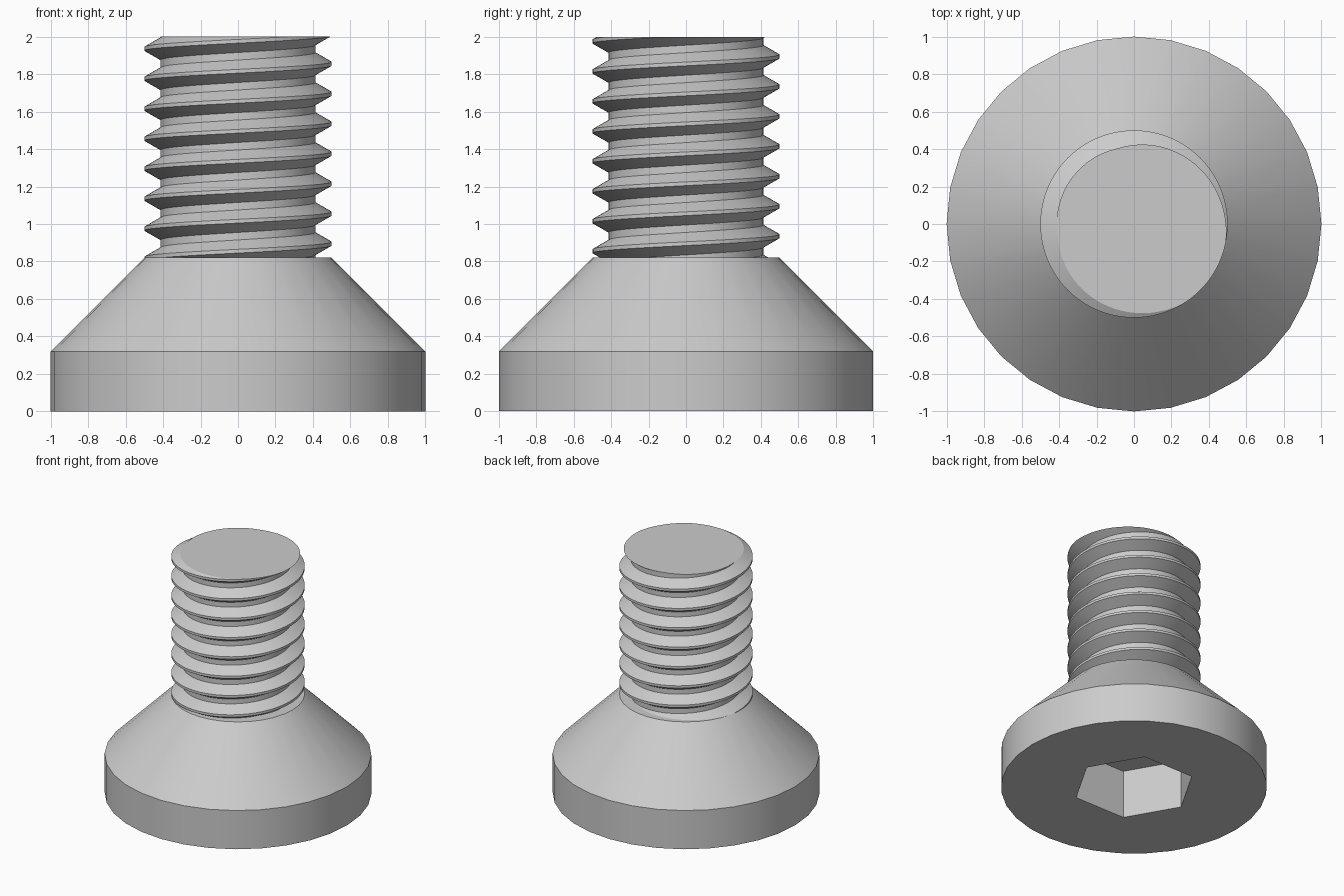
import bpy, bmesh, math

if "Cube" in bpy.data.objects:
    bpy.data.objects.remove(bpy.data.objects["Cube"])

TAU = 2 * math.pi
steel = bpy.data.materials.new("steel_grey")
steel.diffuse_color = (0.6, 0.6, 0.6, 1)
steel.use_nodes = True
steel.node_tree.nodes["Principled BSDF"].inputs["Base Color"].default_value = steel.diffuse_color


def ring(bm, r, z, n):
    return [bm.verts.new((r * math.cos(TAU * i / n), r * math.sin(TAU * i / n), z)) for i in range(n)]


def bridge(bm, a, b):
    n = len(a)
    for i in range(n):
        j = (i + 1) % n
        bm.faces.new((a[i], a[j], b[j], b[i]))


def loop_edges(bm, loop):
    return [bm.edges.get((loop[i - 1], loop[i])) for i in range(len(loop))]


def finish(bm, name):
    bmesh.ops.recalc_face_normals(bm, faces=bm.faces)
    mesh = bpy.data.meshes.new(name)
    bm.to_mesh(mesh)
    bm.free()
    mesh.materials.append(steel)
    ob = bpy.data.objects.new(name, mesh)
    bpy.context.collection.objects.link(ob)
    bpy.ops.object.select_all(action='DESELECT')
    ob.select_set(True)
    bpy.context.view_layer.objects.active = ob
    bpy.ops.object.shade_smooth_by_angle(angle=math.radians(25))


# Countersunk head with a hexagonal socket in its base
bm = bmesh.new()
base, rim, neck = (ring(bm, r, z, 32) for r, z in ((1, 0), (1, 0.32), (0.5, 0.82)))
bridge(bm, base, rim)
bridge(bm, rim, neck)
bm.faces.new(neck)
mouth, floor = ring(bm, 0.462, 0, 6), ring(bm, 0.462, 0.4, 6)
bridge(bm, mouth, floor)
bm.faces.new(floor)
bmesh.ops.triangle_fill(bm, use_beauty=True, edges=loop_edges(bm, base) + loop_edges(bm, mouth))
finish(bm, "head")

# Threaded shank: helical sweep of a 60 degree thread, trimmed flat at both ends
P, SEG, MAJOR, MINOR = 0.16, 96, 0.5, 0.413
Z0, Z1, CREST = 0.82, 2.0, 0.895
profile = [(MAJOR, -0.01), (MAJOR, 0.01), (MINOR, 0.06), (MINOR, 0.10)]
bm = bmesh.new()
rows = []
for i in range(SEG * 11 + 1):
    a = TAU * i / SEG
    z = CREST - 2 * P + P * i / SEG
    rows.append([bm.verts.new((r * math.cos(a), r * math.sin(a), z + dz))
                 for r, dz in profile + [(MAJOR, P - 0.01)]])
for a, b in zip(rows, rows[1:]):
    for k in range(4):
        bm.faces.new((a[k], b[k], b[k + 1], a[k + 1]))
bmesh.ops.remove_doubles(bm, verts=bm.verts, dist=1e-5)
for z, up in ((Z1, 1), (Z0, -1)):
    bmesh.ops.bisect_plane(bm, geom=bm.verts[:] + bm.edges[:] + bm.faces[:], dist=1e-6,
                           plane_co=(0, 0, z), plane_no=(0, 0, up), clear_outer=True)
    # End cap as a fan around the axis
    centre = bm.verts.new((0, 0, z))
    for e in [e for e in bm.edges if e.is_boundary and all(abs(v.co.z - z) < 1e-4 for v in e.verts)]:
        bm.faces.new((e.verts[0], e.verts[1], centre))
finish(bm, "threaded_shank")
